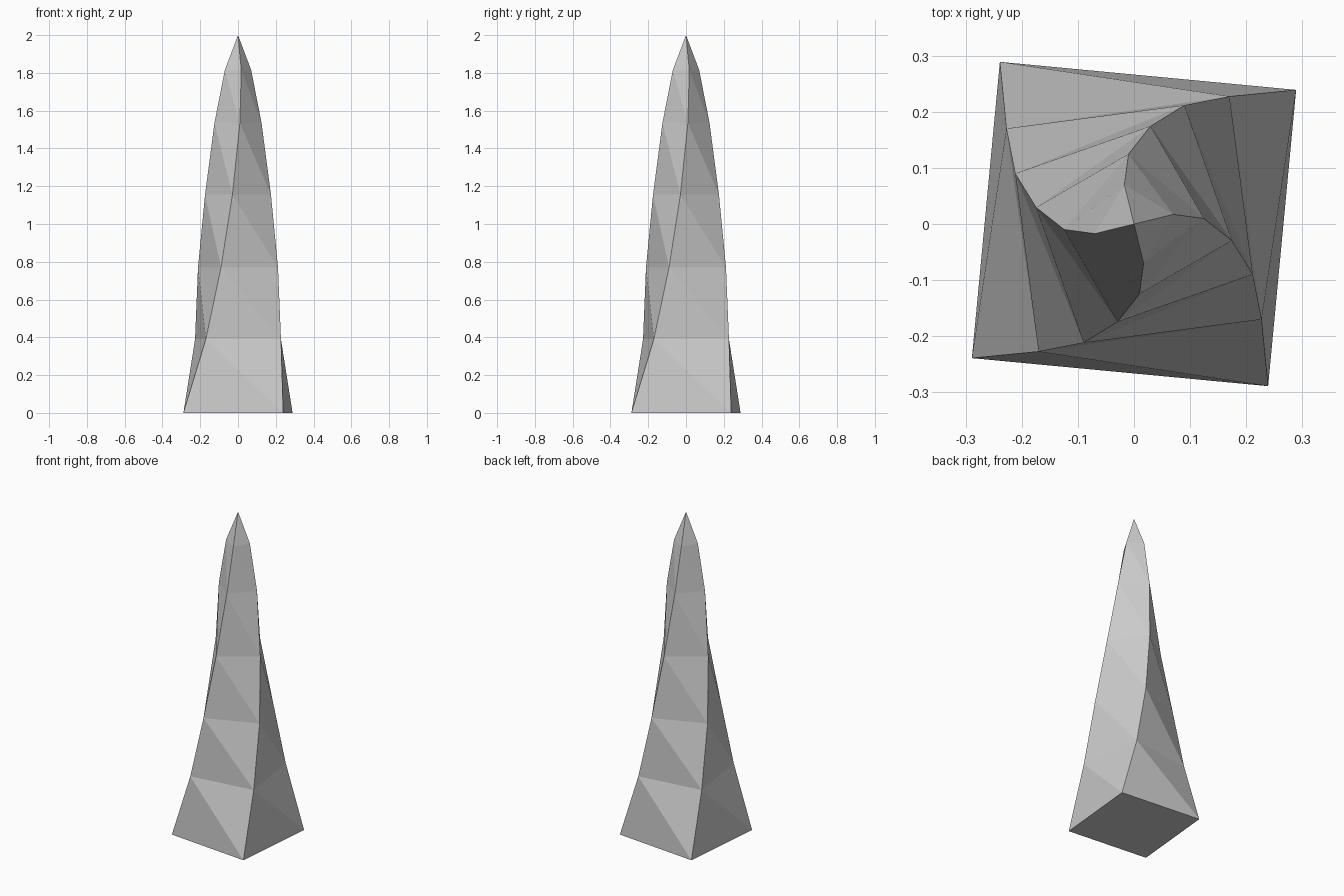
import bpy, bmesh
from math import radians, cos, sin

if "Cube" in bpy.data.objects:
    bpy.data.objects.remove(bpy.data.objects["Cube"])

# Square cross-sections of the spike: (height, corner radius, twist in degrees)
SECTIONS = [(0.0, 0.375, 39.6), (0.39, 0.284, 53.2), (0.77, 0.230, 67.0),
            (1.155, 0.177, 80.4), (1.535, 0.125, 94.5), (1.815, 0.072, 103.8)]
SIDES = 4
TIP_HEIGHT = 2.0


def section(bm, z, radius, twist):
    angles = [radians(twist + 360 / SIDES * i) for i in range(SIDES)]
    return [bm.verts.new((radius * cos(a), radius * sin(a), z)) for a in angles]


bm = bmesh.new()
rings = [section(bm, *s) for s in SECTIONS]

# Twisted sides, each quad split along its short diagonal
for low, high in zip(rings, rings[1:]):
    for i in range(SIDES):
        j = (i + 1) % SIDES
        bm.faces.new((low[i], low[j], high[i]))
        bm.faces.new((low[j], high[j], high[i]))

# Pointed tip and flat base
tip = bm.verts.new((0, 0, TIP_HEIGHT))
for i in range(SIDES):
    bm.faces.new((rings[-1][i], rings[-1][(i + 1) % SIDES], tip))
bm.faces.new(rings[0][::-1])

mesh = bpy.data.meshes.new("twisted_spike")
bm.to_mesh(mesh)
bm.free()
bpy.context.collection.objects.link(bpy.data.objects.new("twisted_spike", mesh))
